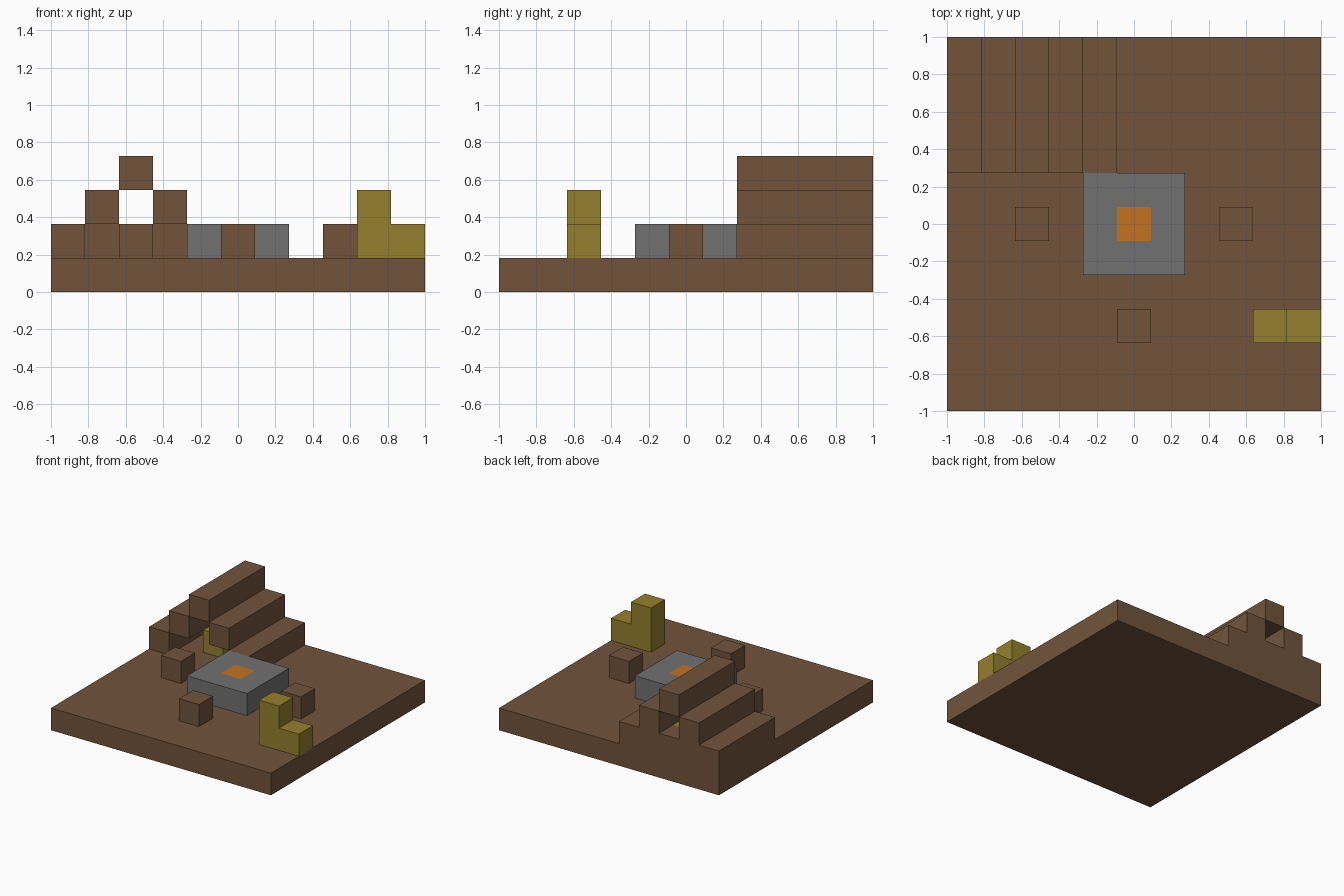
import bpy
import bmesh

cube = bpy.data.objects.get("Cube")
if cube:
    bpy.data.objects.remove(cube, do_unlink=True)

U = 2 / 11  # one block; the ground is 11 blocks wide


def material(name, rgb):
    m = bpy.data.materials.new(name)
    m.use_nodes = True
    colour = (*rgb, 1)
    m.diffuse_color = colour
    bsdf = next(n for n in m.node_tree.nodes if n.type == "BSDF_PRINCIPLED")
    bsdf.inputs["Base Color"].default_value = colour
    return m


brown = material("earth brown", (0.165, 0.088, 0.044))
grey = material("stone grey", (0.165, 0.165, 0.165))
orange = material("ember orange", (0.55, 0.17, 0.015))
yellow = material("straw yellow", (0.3, 0.212, 0.026))


def block(name, start, size, *mats):
    """Box given in block units, counted from the front right ground corner."""
    bm = bmesh.new()
    bmesh.ops.create_cube(bm, size=1)
    for v in bm.verts:
        v.co = [(s + (c + 0.5) * d) * U for s, c, d in zip(start, v.co, size)]
        v.co.x -= 1
        v.co.y -= 1
    mesh = bpy.data.meshes.new(name)
    bm.to_mesh(mesh)
    bm.free()
    for m in mats:
        mesh.materials.append(m)
    obj = bpy.data.objects.new(name, mesh)
    bpy.context.collection.objects.link(obj)
    return obj


# Ground slab
block("ground", (0, 0, 0), (11, 11, 1), brown)

# Stone hearth with an ember square inset in its top
hearth = block("hearth", (4, 4, 1), (3, 3, 1), grey, orange)
bm = bmesh.new()
bm.from_mesh(hearth.data)
bm.normal_update()
top = max(bm.faces, key=lambda f: f.calc_center_median().z)
bmesh.ops.inset_region(bm, faces=[top], thickness=U, use_even_offset=True)
top.material_index = 1
bm.to_mesh(hearth.data)
bm.free()

# Seats around the hearth
for side, x, y in (("right", 2, 5), ("left", 8, 5), ("front", 5, 2)):
    block(f"{side}_seat", (x, y, 1), (1, 1, 1), brown)

# Tent: stepped beams forming an arch, with a low wall at the back
for column in range(5):
    level = 3 - abs(column - 2)
    block(f"tent_beam_{column + 1}", (column, 7, level), (1, 4, 1), brown)
block("tent_back_wall", (1, 10, 1), (3, 1, 1), brown)

# Bed inside the tent
block("bed", (2, 8, 1), (1, 2, 1), yellow)

# Stacked straw bales
block("tall_bale", (9, 2, 1), (1, 1, 2), yellow)
block("short_bale", (10, 2, 1), (1, 1, 1), yellow)
